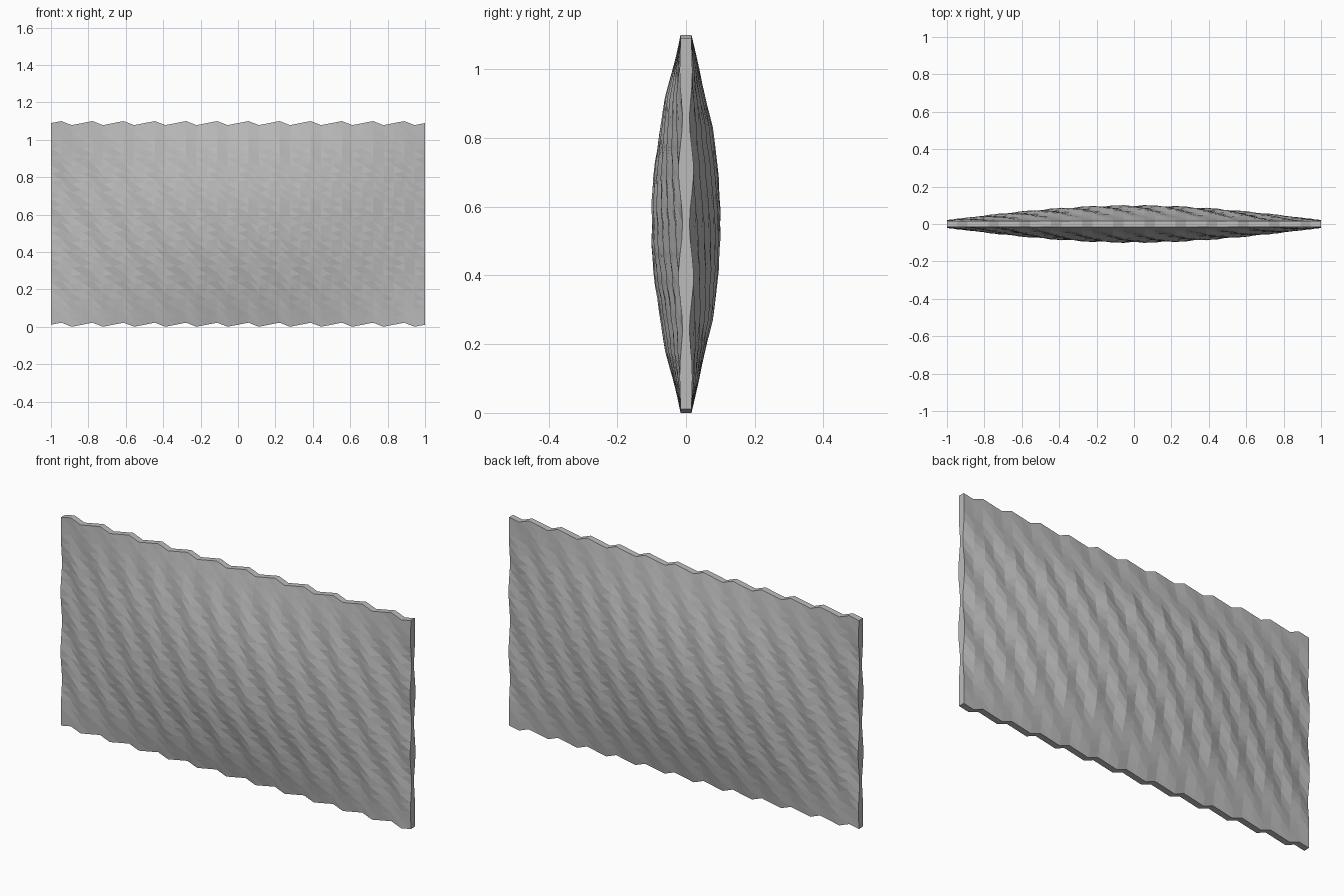
import bpy, bmesh, math

if "Cube" in bpy.data.objects:
    bpy.data.objects.remove(bpy.data.objects["Cube"])

NX, NZ = 36, 24          # columns and rows
H = 1.078                # height without the wavy edge
AZ = 0.0125              # edge wave
AR = 0.006               # surface ripple


def point(i, j, side):
    u, v = i / NX, j / NZ
    x = -1 + 2 * u
    wave = math.sin(2 * math.pi * 12 * u)
    z = 0.011 + H * v + AZ * wave
    bump = math.sin(math.pi * u) * math.sin(math.pi * v)
    # diagonal ripple, turned half round on the back
    px = x if side < 0 else -x
    fade = min(1, 5 * v, 5 * (1 - v))
    ripple = AR * fade * math.sin(2 * math.pi * (6 * px + 3.5 * v))
    return (x, side * (0.016 + 0.08 * bump + ripple), z)


bm = bmesh.new()
# front and back cushions
grid = {s: [[bm.verts.new(point(i, j, s)) for j in range(NZ + 1)]
            for i in range(NX + 1)] for s in (-1, 1)}
for s in (-1, 1):
    g = grid[s]
    for i in range(NX):
        for j in range(NZ):
            a, b, c, d = g[i][j], g[i + 1][j], g[i + 1][j + 1], g[i][j + 1]
            if s < 0:
                bm.faces.new((a, b, d))
                bm.faces.new((b, c, d))
            else:
                bm.faces.new((a, b, c))
                bm.faces.new((a, c, d))
# thin rim joining both sides
f, k = grid[-1], grid[1]
for j in (0, NZ):
    for i in range(NX):
        bm.faces.new((f[i][j], f[i + 1][j], k[i + 1][j], k[i][j]))
for i in (0, NX):
    for j in range(NZ):
        bm.faces.new((f[i][j], f[i][j + 1], k[i][j + 1], k[i][j]))
bmesh.ops.recalc_face_normals(bm, faces=bm.faces)

mesh = bpy.data.meshes.new("rippled_panel")
bm.to_mesh(mesh)
bm.free()
mat = bpy.data.materials.new("light grey")
mat.diffuse_color = (0.5, 0.5, 0.5, 1)
mat.use_nodes = True
mat.node_tree.nodes["Principled BSDF"].inputs["Base Color"].default_value = mat.diffuse_color
mesh.materials.append(mat)
obj = bpy.data.objects.new("rippled_panel", mesh)
bpy.context.collection.objects.link(obj)
